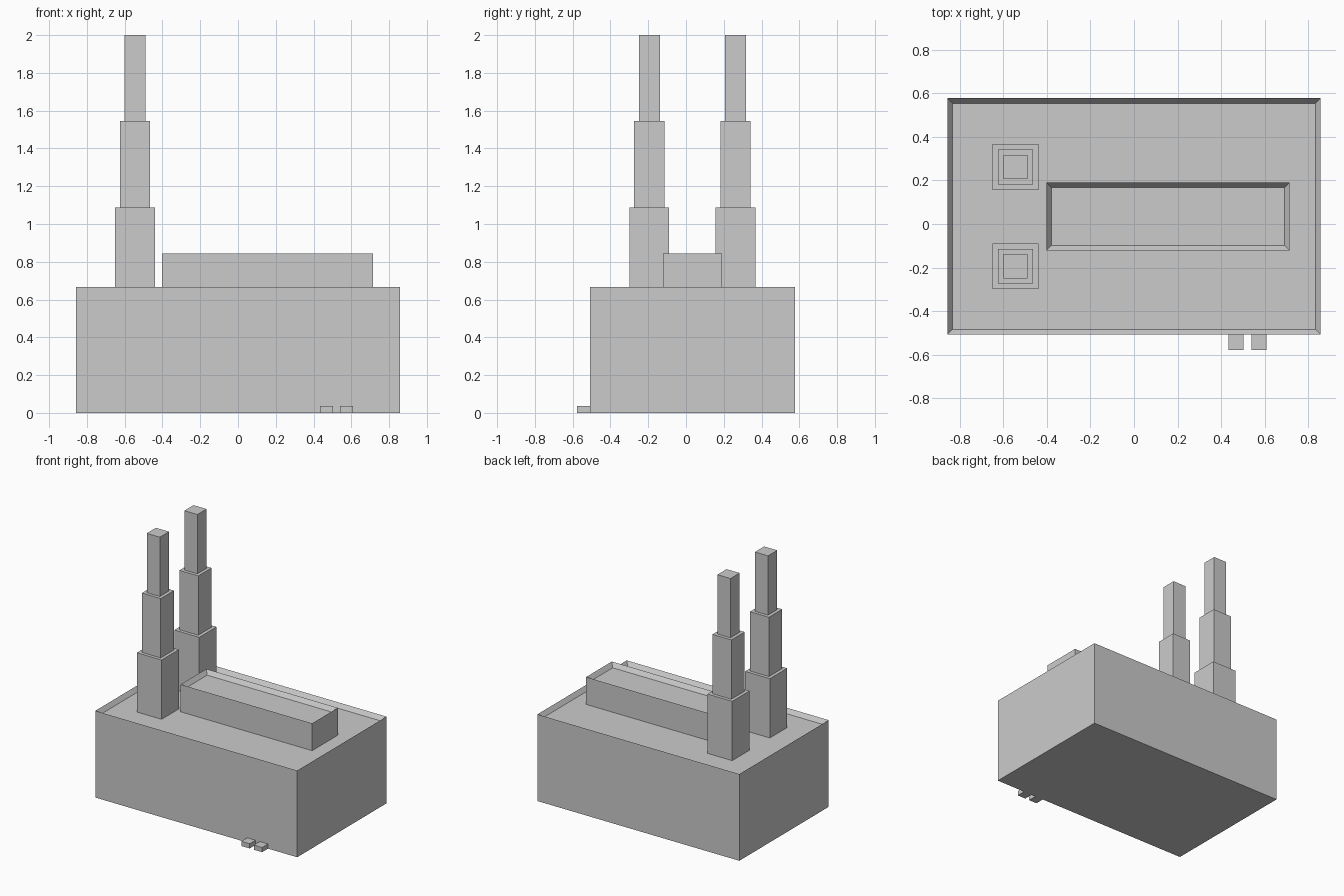
import bpy, bmesh

if "Cube" in bpy.data.objects:
    bpy.data.objects.remove(bpy.data.objects["Cube"])

WALL = 0.033      # parapet thickness and depth
ROOF = 0.633      # main roof floor level


def box(bm, x0, x1, y0, y1, z0, z1):
    verts = bmesh.ops.create_cube(bm, size=1)["verts"]
    for v in verts:
        v.co.x = x1 if v.co.x > 0 else x0
        v.co.y = y1 if v.co.y > 0 else y0
        v.co.z = z1 if v.co.z > 0 else z0


def finish(bm, name):
    me = bpy.data.meshes.new(name)
    bm.to_mesh(me)
    bm.free()
    ob = bpy.data.objects.new(name, me)
    bpy.context.collection.objects.link(ob)
    return ob


def solid_block(name, *dims):
    bm = bmesh.new()
    box(bm, *dims)
    return finish(bm, name)


def parapet_block(name, *dims):
    # Box whose top face is inset and sunk to leave a parapet rim
    bm = bmesh.new()
    box(bm, *dims)
    bm.normal_update()
    top = max(bm.faces, key=lambda f: f.calc_center_median().z)
    bmesh.ops.inset_region(bm, faces=[top], thickness=WALL)
    for v in top.verts:
        v.co.z -= WALL
    return finish(bm, name)


def tower(name, cx, cy):
    # Three stacked, ever narrower square stages, extruded as one shell
    bm = bmesh.new()
    h = (2.0 - ROOF) / 3
    r = 0.105
    box(bm, cx - r, cx + r, cy - r, cy + r, ROOF, ROOF + h)
    bm.normal_update()
    top = max(bm.faces, key=lambda f: f.calc_center_median().z)
    for _ in range(2):
        bmesh.ops.inset_region(bm, faces=[top], thickness=0.035)
        top = bmesh.ops.extrude_discrete_faces(bm, faces=[top])["faces"][0]
        bmesh.ops.translate(bm, verts=top.verts, vec=(0, 0, h))
        bm.normal_update()
    return finish(bm, name)


# Main building and rooftop hall
parapet_block("main_building", -0.858, 0.858, -0.507, 0.578, 0, ROOF + WALL)
parapet_block("rooftop_hall", -0.403, 0.715, -0.121, 0.191, ROOF, 0.843)

# Stepped chimneys on the roof
tower("front_chimney", -0.545, -0.194)
tower("back_chimney", -0.545, 0.262)

# Two door steps at the front
for side, x in (("left", 0.469), ("right", 0.575)):
    solid_block(side + "_door_step", x - 0.035, x + 0.035, -0.578, -0.507, 0, 0.036)
